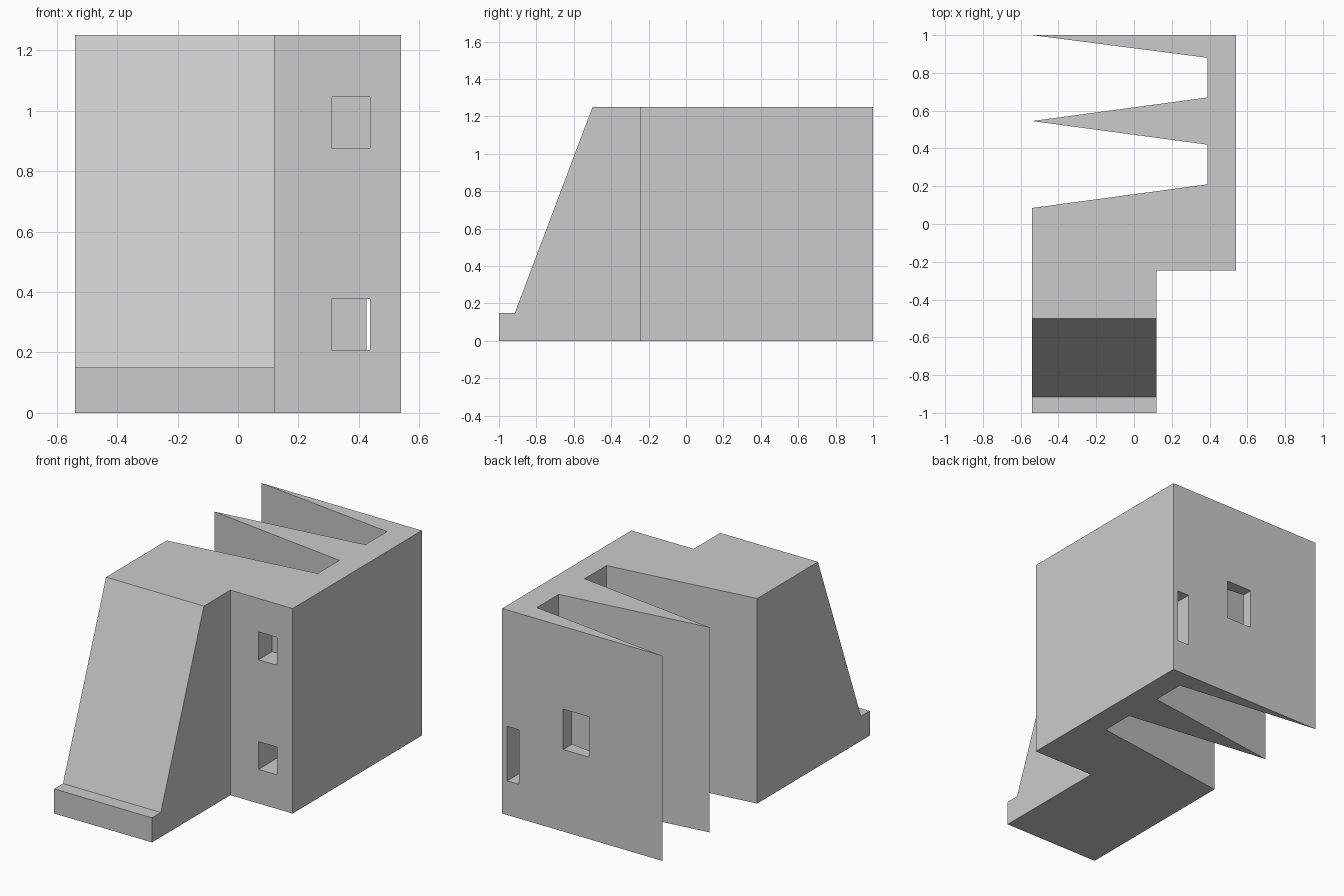
import bpy
import bmesh
from mathutils import Vector

cube = bpy.data.objects.get("Cube")
if cube:
    bpy.data.objects.remove(cube, do_unlink=True)

HALF_X, HEIGHT = 0.54, 1.25
WING_X, STEP_Y = 0.12, -0.245

grey = bpy.data.materials.new("plain grey")
grey.use_nodes = True
grey.diffuse_color = (0.6, 0.6, 0.6, 1)
grey.node_tree.nodes["Principled BSDF"].inputs["Base Color"].default_value = (0.6, 0.6, 0.6, 1)


def prism(name, outline, depth):
    """Extrude a closed outline of 3D points along the depth vector."""
    bm = bmesh.new()
    face = bm.faces.new([bm.verts.new(p) for p in outline])
    result = bmesh.ops.extrude_face_region(bm, geom=[face])
    moved = [v for v in result["geom"] if isinstance(v, bmesh.types.BMVert)]
    bmesh.ops.translate(bm, verts=moved, vec=Vector(depth))
    bmesh.ops.recalc_face_normals(bm, faces=bm.faces)
    mesh = bpy.data.meshes.new(name)
    bm.to_mesh(mesh)
    bm.free()
    mesh.materials.append(grey)
    obj = bpy.data.objects.new(name, mesh)
    bpy.context.collection.objects.link(obj)
    return obj


# Body: stepped plan with two tapering slots opening to the right side
plan = [(-HALF_X, -1), (WING_X, -1), (WING_X, STEP_Y), (HALF_X, STEP_Y),
        (HALF_X, 1), (-HALF_X, 1), (0.39, 0.88), (0.39, 0.67),
        (-HALF_X, 0.545), (0.39, 0.42), (0.39, 0.21), (-HALF_X, 0.085)]
body = prism("body", [(x, y, 0) for x, y in plan], (0, 0, HEIGHT))


def cut(cutter):
    mod = body.modifiers.new(cutter.name, "BOOLEAN")
    mod.operation = "DIFFERENCE"
    mod.solver = "EXACT"
    mod.object = cutter
    cutter.hide_render = True
    cutter.hide_viewport = True
    cutter.display_type = "WIRE"


# Sloping front with a low toe
slope = (HEIGHT - 0.15) / (0.915 - 0.5)
top = HEIGHT + 0.2
profile = [(-1.2, 0.15), (-0.915, 0.15), (-0.5 + 0.2 / slope, top), (-1.2, top)]
cut(prism("slope_cutter", [(-1, y, z) for y, z in profile], (1.5, 0, 0)))


# Rectangular openings running from front to back
def opening(name, x0, x1, z0, z1, y0, y1):
    corners = [(x0, y0, z0), (x1, y0, z0), (x1, y0, z1), (x0, y0, z1)]
    cut(prism(name, corners, (0, y1 - y0, 0)))


opening("upper_front_recess", 0.31, 0.436, 0.876, 1.046, STEP_Y - 0.1, STEP_Y + 0.13)
opening("lower_front_passage", 0.31, 0.436, 0.208, 0.377, STEP_Y - 0.1, 0.1)
opening("rear_passage", 0.425, 0.506, 0.208, 0.54, 0.09, 1.1)
opening("rear_window", -0.047, 0.128, 0.5, 0.746, 0.86, 1.1)
